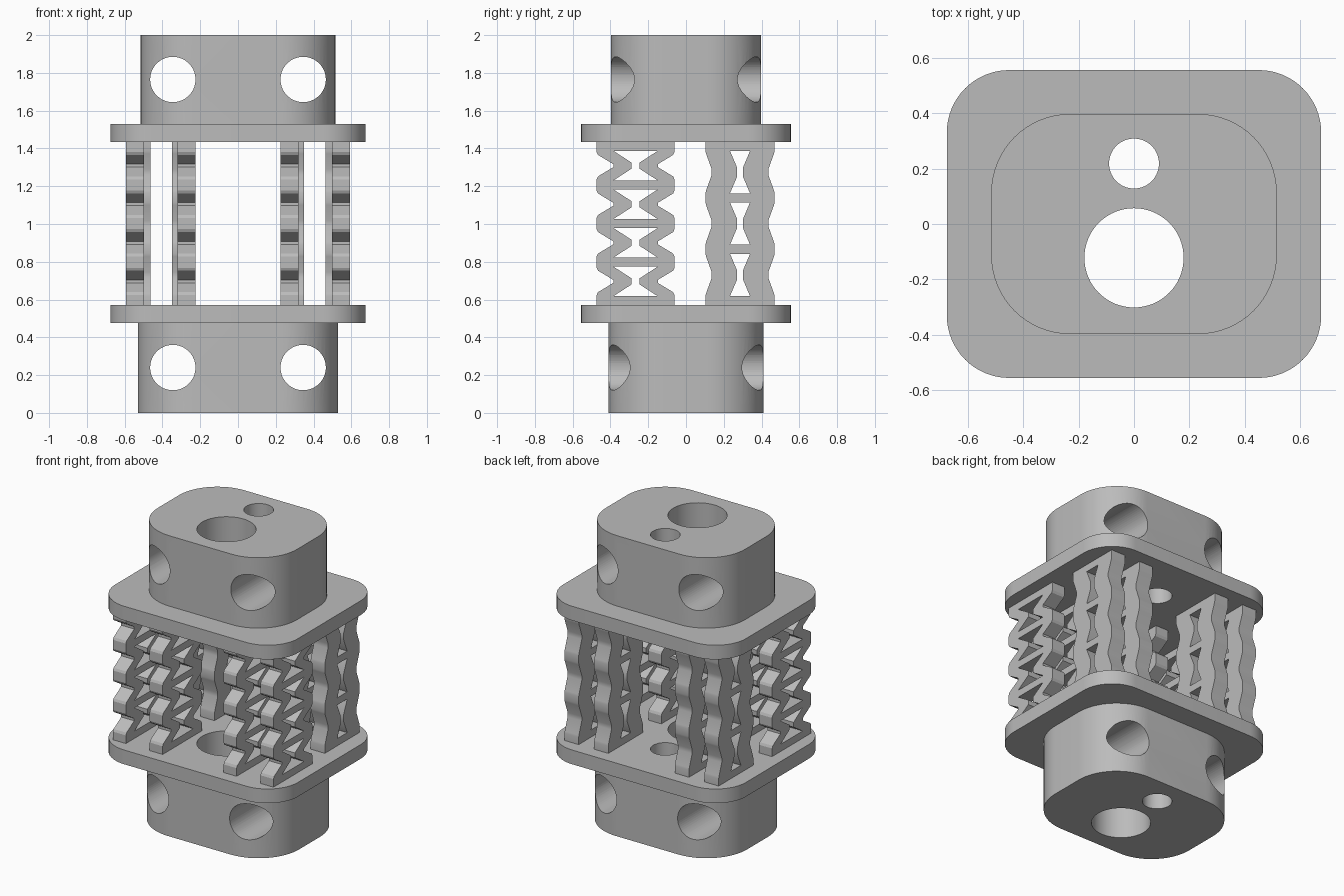
import bpy
import math

cube = bpy.data.objects.get("Cube")
if cube:
    bpy.data.objects.remove(cube, do_unlink=True)

grey = bpy.data.materials.new("plain grey")
grey.use_nodes = True
grey.diffuse_color = (0.5, 0.5, 0.5, 1)
grey.node_tree.nodes["Principled BSDF"].inputs["Base Color"].default_value = (0.5, 0.5, 0.5, 1)


def activate(obj):
    bpy.ops.object.select_all(action="DESELECT")
    obj.select_set(True)
    bpy.context.view_layer.objects.active = obj


def extrude_outlines(name, outlines, depth, location, rotation=(0, 0, 0)):
    """Filled 2D outlines (inner ones become holes), extruded evenly about the middle."""
    curve = bpy.data.curves.new(name, "CURVE")
    curve.dimensions = "2D"
    curve.fill_mode = "BOTH"
    curve.extrude = depth / 2
    for points in outlines:
        spline = curve.splines.new("POLY")
        spline.points.add(len(points) - 1)
        for target, (u, v) in zip(spline.points, points):
            target.co = (u, v, 0, 1)
        spline.use_cyclic_u = True
    obj = bpy.data.objects.new(name, curve)
    bpy.context.collection.objects.link(obj)
    obj.location = location
    obj.rotation_euler = rotation
    activate(obj)
    bpy.ops.object.convert(target="MESH")
    obj = bpy.context.object
    # Weld caps to walls
    bpy.ops.object.mode_set(mode="EDIT")
    bpy.ops.mesh.select_all(action="SELECT")
    bpy.ops.mesh.remove_doubles(threshold=0.0001)
    bpy.ops.mesh.normals_make_consistent(inside=False)
    bpy.ops.object.mode_set(mode="OBJECT")
    obj.data.materials.clear()
    obj.data.materials.append(grey)
    bpy.ops.object.shade_smooth_by_angle(angle=math.radians(25))
    return obj


def circle(x, y, r, n=64):
    return [(x + r * math.cos(i * math.tau / n), y + r * math.sin(i * math.tau / n)) for i in range(n)]


def rounded_rectangle(hx, hy, r, n=16):
    points = []
    for k, (sx, sy) in enumerate([(1, 1), (-1, 1), (-1, -1), (1, -1)]):
        for i in range(n + 1):
            a = (k + i / n) * math.pi / 2
            points.append((sx * (hx - r) + r * math.cos(a), sy * (hy - r) + r * math.sin(a)))
    return points


def slab(name, hx, hy, r, z0, z1):
    """Rounded slab pierced by the two vertical bores."""
    outlines = [rounded_rectangle(hx, hy, r), circle(0, -0.122, 0.179), circle(0, 0.218, 0.09)]
    return extrude_outlines(name, outlines, z1 - z0, (0, 0, (z0 + z1) / 2))


def drill(obj, x, z):
    """Cut a round hole from front to back."""
    bpy.ops.mesh.primitive_cylinder_add(vertices=64, radius=0.12, depth=2,
                                        location=(x, 0, z), rotation=(math.pi / 2, 0, 0))
    cutter = bpy.context.object
    cutter.hide_render = True
    cutter.data.materials.append(grey)
    activate(obj)
    mod = obj.modifiers.new("hole", "BOOLEAN")
    mod.operation = "DIFFERENCE"
    mod.solver = "EXACT"
    mod.object = cutter
    # Drill before the smoothing modifier
    bpy.ops.object.modifier_move_to_index(modifier=mod.name, index=0)
    bpy.ops.object.modifier_apply(modifier=mod.name)
    bpy.data.objects.remove(cutter, do_unlink=True)
    bpy.ops.object.shade_smooth_by_angle(angle=math.radians(25))


# End blocks and plates
blocks = [slab("bottom_block", 0.53, 0.41, 0.3, 0, 0.475),
          slab("top_block", 0.515, 0.397, 0.285, 1.53, 2)]
for block, z in zip(blocks, (0.24, 1.765)):
    for x in (-0.345, 0.345):
        drill(block, x, z)
slab("bottom_plate", 0.675, 0.555, 0.225, 0.475, 0.57)
slab("top_plate", 0.675, 0.555, 0.225, 1.435, 1.53)

Z0, Z1, BAR = 0.57, 1.435, 0.048


def lattice(cells, side, wide, pinch, flat):
    """Column of bow-tie cells. side: (half width, offset above the cell middle)."""
    pitch = (Z1 - Z0 - BAR) / cells
    middles = [Z0 + BAR / 2 + pitch * (i + 0.5) for i in range(cells)]
    right = [(side[0][0], Z0)]
    for m in middles:
        right += [(w, m - h) for w, h in side] + [(w, m + h) for w, h in reversed(side)]
    right.append((side[0][0], Z1))
    outlines = [right + [(-w, z) for w, z in reversed(right)]]
    top = (pitch - BAR) / 2
    for m in middles:
        half = [(wide, m - top), (pinch, m - flat), (pinch, m + flat), (wide, m + top)]
        outlines.append(half + [(-w, z) for w, z in reversed(half)])
    return outlines


# Springy lattice columns: four in front, four behind
front = lattice(4, [(0.206, 0.072), (0.199, 0.057), (0.118, 0.008)], 0.117, 0.021, 0.016)
back = lattice(3, [(0.183, 0.112), (0.18, 0.098), (0.15, 0.015)], 0.053, 0.016, 0.025)
rows = [("front", front, -0.267, 0.096, (0.545, 0.273)),
        ("back", back, 0.286, 0.105, (0.517, 0.298))]
for row, outlines, y, thickness, offsets in rows:
    for place, offset in zip(("outer", "inner"), offsets):
        for side, sign in (("left", 1), ("right", -1)):
            extrude_outlines(f"{row}_{side}_{place}_column", outlines, thickness,
                             (sign * offset, y, 0), (math.pi / 2, 0, math.pi / 2))
